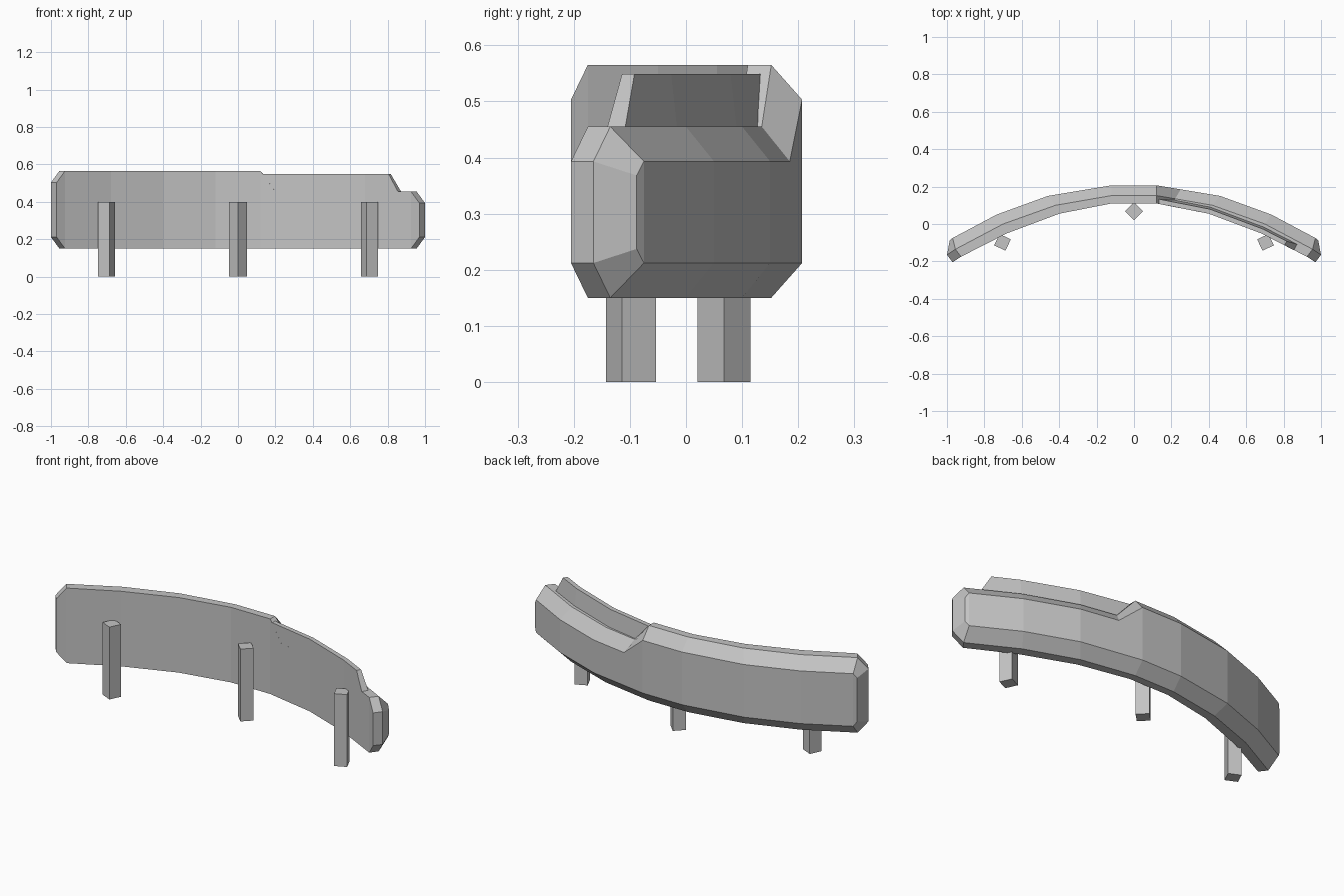
import bpy
import bmesh
import math
from mathutils import Vector

cube = bpy.data.objects.get("Cube")
if cube:
    bpy.data.objects.remove(cube)

grey = bpy.data.materials.new("concrete grey")
grey.use_nodes = True
colour = (0.55, 0.55, 0.55, 1)
grey.diffuse_color = colour
grey.node_tree.nodes["Principled BSDF"].inputs["Base Color"].default_value = colour


def finish(name, bm):
    bmesh.ops.recalc_face_normals(bm, faces=bm.faces[:])
    mesh = bpy.data.meshes.new(name)
    bm.to_mesh(mesh)
    bm.free()
    mesh.materials.append(grey)
    obj = bpy.data.objects.new(name, mesh)
    bpy.context.collection.objects.link(obj)
    return obj


def loft(bm, sections):
    """Join equal rings with quads; return the vertex rings."""
    rings = [[bm.verts.new(p) for p in s] for s in sections]
    for a, b in zip(rings, rings[1:]):
        for i in range(len(a)):
            j = (i + 1) % len(a)
            bm.faces.new((a[i], a[j], b[j], b[i]))
    return rings


# Plan curves of the right half: front, middle ridge and back, centre to end
FRONT = [(.12, .11), (.40, .055), (.68, -.05), (.925, -.175), (.97, -.205)]
MID = [(.12, .152), (.42, .10), (.70, 0), (.955, -.135), (1, -.165)]
BACK = [(.12, .207), (.46, .15), (.735, .05), (.97, -.075), (.985, -.088)]
HIGH, LOW, BOTTOM, BEVEL = .565, .455, .15, .062


def section(f, m, b, top, bottom, inset):
    """Six-sided wall section with a bevelled back."""
    return [(*f, bottom), (*f, top), (*m, top),
            (*b, top - inset), (*b, bottom + inset), (*m, bottom)]


def half(top, side):
    out = []
    for i, (f, m, b) in enumerate(zip(FRONT, MID, BACK)):
        f, m, b = [(x * side, y) for x, y in (f, m, b)]
        if i == len(FRONT) - 1:
            out.append(section(f, m, b, top - BEVEL, BOTTOM + BEVEL, .025))
        else:
            out.append(section(f, m, b, top, BOTTOM, BEVEL))
    return out


# Curved wall: tall on one half, stepping down on the other
tall_start = half(HIGH, 1)[0]
step = section((.20, .094), (.22, .135), (.25, .185), LOW, BOTTOM, BEVEL)
wall = bmesh.new()
rings = loft(wall, half(HIGH, -1)[::-1] + [tall_start, step] + half(LOW, 1)[1:])
for ring in (rings[0], rings[-1]):
    wall.faces.new([ring[i] for i in (0, 1, 2, 5)])
    wall.faces.new([ring[i] for i in (2, 3, 4, 5)])
finish("curved_wall", wall)

# Thin tapered parapet along the front of the lowered half
PARAPET_TOP = .549
parapet = bmesh.new()
sections = []
for i, (x, y) in enumerate(FRONT[:3] + [(.855, -.14)]):
    out = Vector((.09 + .145 * i, 1)).normalized()
    base, crest = Vector((x, y)), Vector((x, y))
    if i == 3:
        crest = Vector((.805, -.114))
    sections.append([(*base, LOW), (*crest, PARAPET_TOP),
                     (*(crest + out * .025), PARAPET_TOP), (*(base + out * .036), LOW)])
rings = loft(parapet, sections)
for ring in (rings[0], rings[-1]):
    parapet.faces.new(ring)
finish("front_parapet", parapet)

# Square support posts
for name, x, y, angle in (("right_post", -.703, -.098, -25),
                          ("centre_post", 0, .068, 45),
                          ("left_post", .703, -.098, 25)):
    bm = bmesh.new()
    bmesh.ops.create_cube(bm, size=1)
    bmesh.ops.scale(bm, vec=(.067, .067, .4), verts=bm.verts[:])
    post = finish(name, bm)
    post.location = (x, y, .2)
    post.rotation_euler.z = math.radians(angle)
